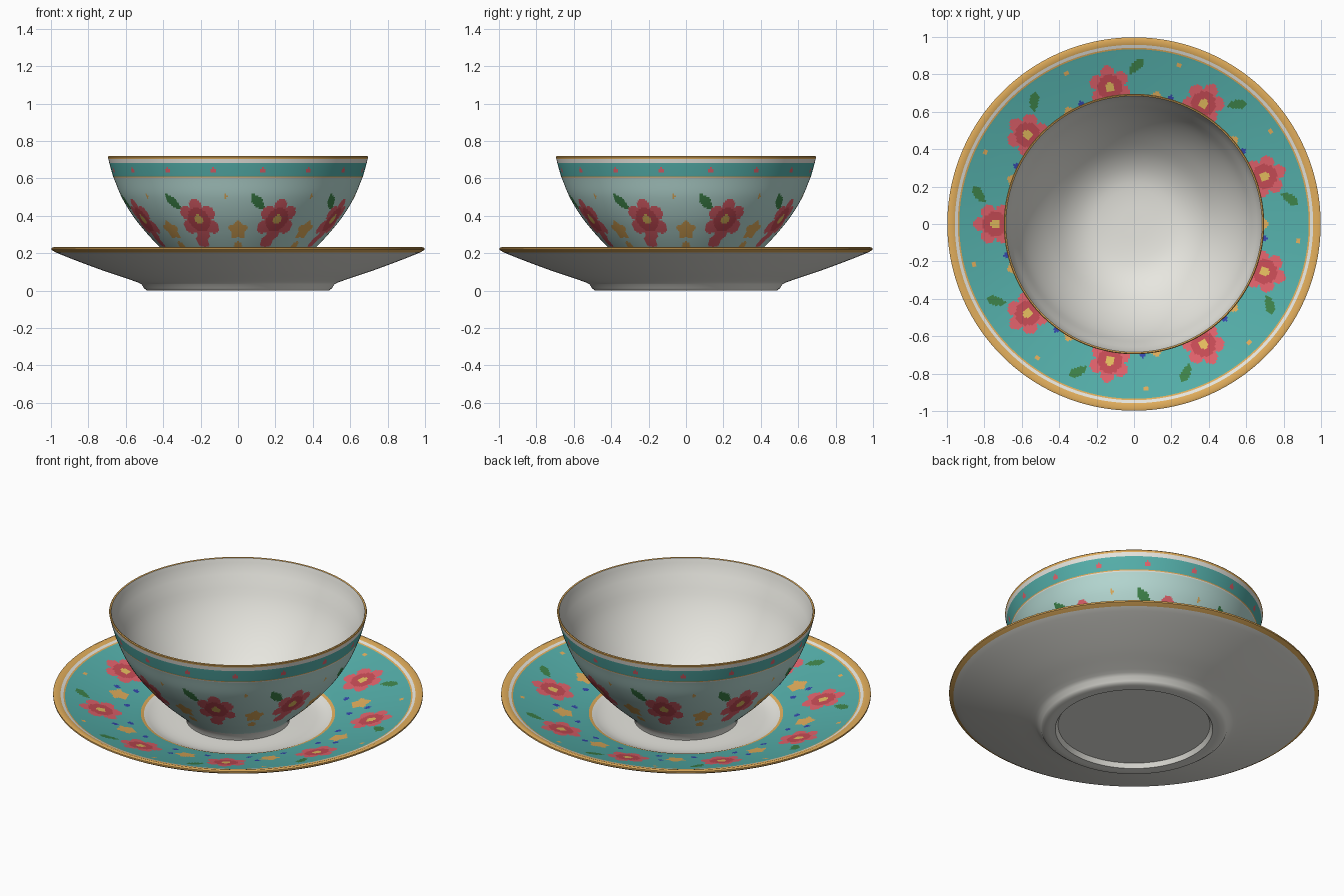
import bpy, bmesh, math
from mathutils import Vector

if "Cube" in bpy.data.objects:
    bpy.data.objects.remove(bpy.data.objects["Cube"])

# Colours (sRGB bytes converted to linear)
COLOURS = {
    "white glaze": (238, 237, 230), "pale aqua": (186, 222, 216), "teal": (85, 176, 171),
    "gold": (226, 174, 92), "petal red": (226, 98, 108), "core red": (200, 76, 86),
    "pollen yellow": (230, 190, 95), "leaf green": (62, 132, 74), "blue": (52, 72, 175)}
NAMES = list(COLOURS)
W, A, T, G, P, C, Y, L, B = range(9)
MATS = []
for name, rgb in COLOURS.items():
    m = bpy.data.materials.new(name)
    lin = [((c / 255 + 0.055) / 1.055) ** 2.4 if c > 10 else c / 3294 for c in rgb]
    m.diffuse_color = (*lin, 1)
    m.use_nodes = True
    m.node_tree.nodes["Principled BSDF"].inputs["Base Color"].default_value = m.diffuse_color
    MATS.append(m)

SEG = 432


def local(th, r, v, count, offset, centre):
    """Offset (u, v) from the nearest of count motifs round the ring."""
    step = 360 / count
    d = (th - offset + step / 2) % step - step / 2
    return math.radians(d) * r, v - centre


def flower(u, v, size):
    d, a = math.hypot(u, v), math.atan2(u, v)
    if d < size * 0.23:
        return Y
    if d < size * 0.58:
        return C
    if d < size * (0.68 + 0.34 * abs(math.cos(3 * a)) ** 0.8):
        return P


def leaf(u, v, length, width):
    along, across = (v - u) * 0.7071, (v + u) * 0.7071
    return abs(along) < length and abs(across) < width * (1 - (along / length) ** 2) ** 0.7


def blob(u, v, size):
    d, a = math.hypot(u, v), math.atan2(u, v)
    return d < size * (0.85 + 0.15 * math.cos(5 * a))


# Painted motifs on the saucer rim (v = radius)
def saucer_paint(th, r, z):
    at = lambda off, c: local(th, r, r, 9, off, c)
    f = flower(*at(20, 0.745), 0.112)
    if f is not None:
        return f
    if leaf(*at(9, 0.845), 0.056, 0.024):
        return L
    if blob(*at(0, 0.665), 0.058):
        return G
    if math.hypot(*at(34, 0.885)) < 0.013:
        return G
    for off, c in ((9, 0.6), (31, 0.6), (34, 0.7)):
        if math.hypot(*at(off, c)) < 0.016:
            return B
    return T


# Painted motifs on the bowl wall (v = height)
def bowl_paint(th, r, z):
    at = lambda off, c: local(th, r, z, 8, off, c)
    f = flower(*at(22.5, 0.38), 0.108)
    if f is not None:
        return f
    if leaf(*at(10, 0.475), 0.055, 0.025):
        return L
    if blob(*at(0, 0.325), 0.053):
        return G
    if math.hypot(*at(20, 0.265)) < 0.034:
        return P
    if math.hypot(*at(0, 0.24)) < 0.022 or math.hypot(*at(39, 0.505)) < 0.011:
        return G
    return A


# Small red dots on the teal band of the bowl
def band_paint(th, r, z):
    return P if math.hypot(*local(th, r, z, 16, 11.25, 0.645)) < 0.015 else T


def resample(strips):
    """Smooth each strip with a Catmull-Rom curve; returns points and a tag per row."""
    pts, tags = [], []
    for s in strips:
        q = [Vector(p[:2]) for p in s]
        for i in range(len(q) - 1):
            a, b = q[i], q[i + 1]
            ta = (b - q[i - 1]) / 2 if i else b - a
            tb = (q[i + 2] - a) / 2 if i + 2 < len(q) else b - a
            # scale tangents to this span so uneven spacing stays smooth
            span = (b - a).length
            ta, tb = ta.normalized() * span, tb.normalized() * span
            tag = s[i][2]
            n = max(1, math.ceil(span / (0.011 if callable(tag) else 0.04)))
            for k in range(n):
                t = k / n
                pts.append(a * (2*t**3 - 3*t*t + 1) + ta * (t**3 - 2*t*t + t)
                           + b * (3*t*t - 2*t**3) + tb * (t**3 - t*t))
                tags.append(tag)
    pts.append(Vector(strips[-1][-1][:2]))
    return pts, tags


def lathe(name, strips):
    pts, tags = resample(strips)
    bm = bmesh.new()
    ang = [2 * math.pi * i / SEG for i in range(SEG)]
    rings = []
    for r, z in pts:
        if r < 1e-6:
            rings.append([bm.verts.new((0, 0, z))] * SEG)
        else:
            rings.append([bm.verts.new((r * math.cos(a), r * math.sin(a), z)) for a in ang])
    for j, tag in enumerate(tags):
        lo, hi = rings[j], rings[j + 1]
        mid = (pts[j] + pts[j + 1]) / 2
        for i in range(SEG):
            k = (i + 1) % SEG
            f = bm.faces.new(list(dict.fromkeys((lo[i], lo[k], hi[k], hi[i]))))
            f.material_index = tag((i + 0.5) * 360 / SEG, mid.x, mid.y) if callable(tag) else tag
    me = bpy.data.meshes.new(name)
    bm.to_mesh(me)
    bm.free()
    for m in MATS:
        me.materials.append(m)
    ob = bpy.data.objects.new(name, me)
    bpy.context.collection.objects.link(ob)
    bpy.ops.object.select_all(action='DESELECT')
    ob.select_set(True)
    bpy.context.view_layer.objects.active = ob
    bpy.ops.object.shade_smooth_by_angle(angle=math.radians(40))
    return ob


# Saucer: underside, foot ring, rim, painted band, well
lathe("saucer", [
    [(0, 0.025, W), (0.41, 0.025, W)],
    [(0.41, 0.025, W), (0.425, 0.0, W)],
    [(0.425, 0.0, W), (0.485, 0.0, W)],
    [(0.485, 0.0, W), (0.502, 0.012, W), (0.515, 0.034, W), (0.56, 0.053, W), (0.70, 0.10, W),
     (0.85, 0.155, W), (0.975, 0.205, G), (0.998, 0.219, G), (0.998, 0.228, G),
     (0.985, 0.233, G), (0.958, 0.224, W), (0.942, 0.218, G), (0.934, 0.215, saucer_paint),
     (0.80, 0.178, saucer_paint), (0.65, 0.14, saucer_paint), (0.525, 0.112, G),
     (0.508, 0.107, W), (0.46, 0.088, W), (0.40, 0.08, W), (0.30, 0.08, W), (0, 0.08, W)]])

# Bowl: foot, painted wall, banded rim, plain inside
lathe("bowl", [
    [(0, 0.10, W), (0.25, 0.10, W)],
    [(0.25, 0.10, W), (0.255, 0.08, W)],
    [(0.255, 0.08, W), (0.28, 0.08, W)],
    [(0.28, 0.08, W), (0.287, 0.105, W), (0.305, 0.13, bowl_paint), (0.36, 0.18, bowl_paint),
     (0.42, 0.235, bowl_paint), (0.492, 0.312, bowl_paint), (0.562, 0.40, bowl_paint),
     (0.622, 0.50, bowl_paint), (0.664, 0.601, W), (0.666, 0.606, G),
     (0.668, 0.611, band_paint), (0.688, 0.682, W), (0.693, 0.705, G), (0.696, 0.716, G),
     (0.692, 0.72, G), (0.685, 0.717, W), (0.672, 0.67, W), (0.642, 0.60, W), (0.60, 0.50, W),
     (0.54, 0.40, W), (0.46, 0.30, W), (0.36, 0.205, W), (0.26, 0.15, W), (0.15, 0.13, W),
     (0, 0.125, W)]])
